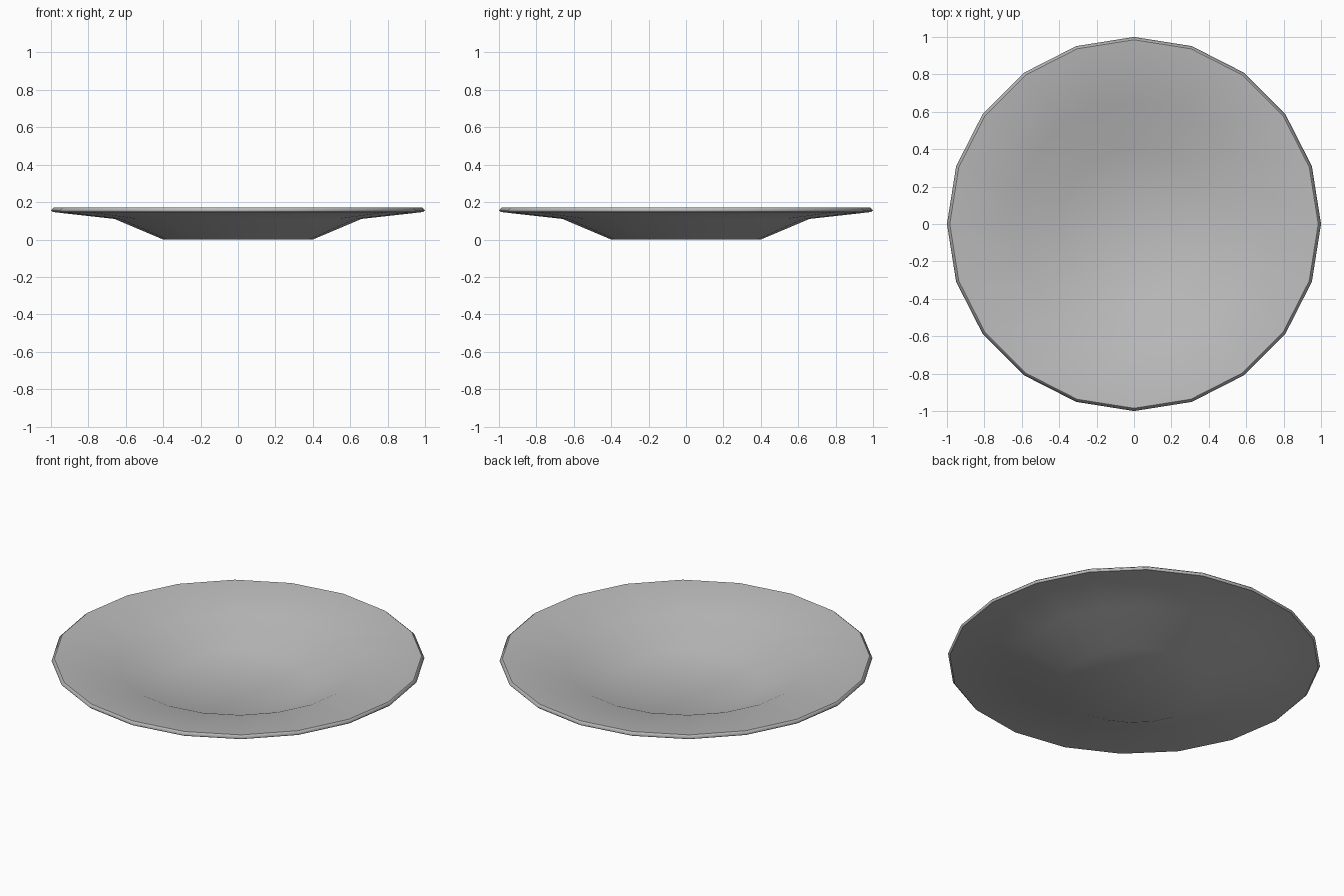
import bpy
import bmesh
import math

cube = bpy.data.objects.get("Cube")
if cube:
    bpy.data.objects.remove(cube, do_unlink=True)

SIDES = 20

# Half cross-section (radius, height), from the underside round the rim to the inside
PROFILE = [(0.40, 0.0), (0.66, 0.11), (0.99, 0.147), (1.0, 0.157),
           (0.985, 0.17), (0.65, 0.131), (0.396, 0.022)]
CREASED_RINGS = (2, 4)  # hard edges on both sides of the rim band

# Plain grey glaze
grey = bpy.data.materials.new("grey_ceramic")
grey.use_nodes = True
colour = (0.5, 0.5, 0.5, 1.0)
grey.diffuse_color = colour
grey.node_tree.nodes["Principled BSDF"].inputs["Base Color"].default_value = colour

# Plate body, turned from the cross-section
bm = bmesh.new()
rings = []
for radius, height in PROFILE:
    angles = [math.tau * i / SIDES for i in range(SIDES)]
    rings.append([bm.verts.new((radius * math.cos(a), radius * math.sin(a), height))
                  for a in angles])

for low, high in zip(rings, rings[1:]):
    for i in range(SIDES):
        j = (i + 1) % SIDES
        bm.faces.new((low[i], low[j], high[j], high[i]))

# Flat foot and flat well, each a fan about the centre
for ring in (rings[0], rings[-1]):
    centre = bm.verts.new((0, 0, ring[0].co.z))
    for i in range(SIDES):
        bm.faces.new((centre, ring[i], ring[(i + 1) % SIDES]))

bmesh.ops.recalc_face_normals(bm, faces=bm.faces)
for face in bm.faces:
    face.smooth = True
for index in CREASED_RINGS:
    ring = rings[index]
    for i in range(SIDES):
        bm.edges.get((ring[i], ring[(i + 1) % SIDES])).smooth = False

mesh = bpy.data.meshes.new("plate")
bm.to_mesh(mesh)
bm.free()
mesh.materials.append(grey)
plate = bpy.data.objects.new("plate", mesh)
bpy.context.collection.objects.link(plate)
